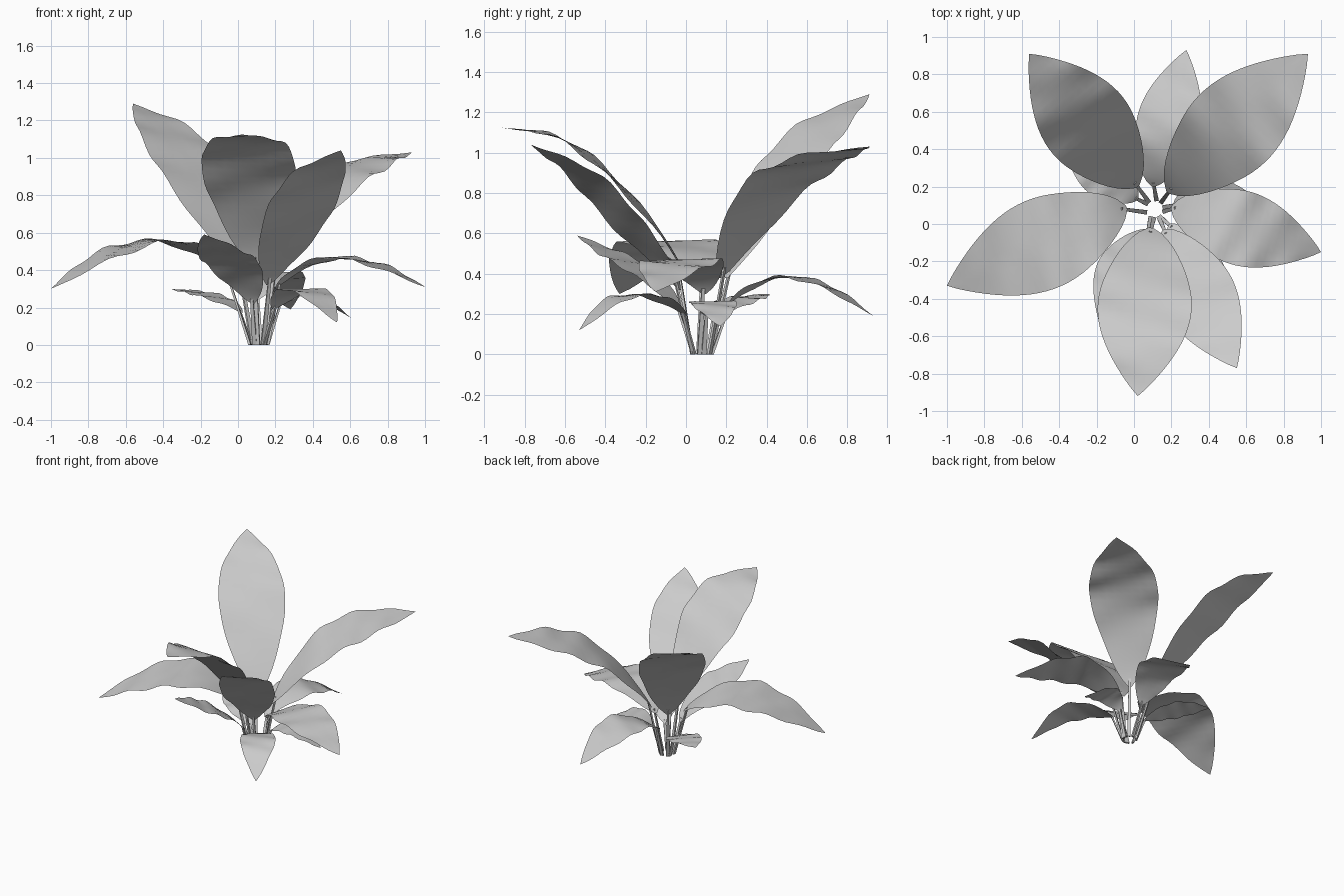
import bpy, math
from mathutils import Vector

if "Cube" in bpy.data.objects:
    bpy.data.objects.remove(bpy.data.objects["Cube"])

CENTRE = Vector((0.11, 0.08, 0))

# name, blade base, heights at 1/3 and 2/3 of the blade, tip, half width
LEAVES = [
    ("back_left", (0.02, 0.20, 0.38), (0.83, 1.13), (-0.56, 0.91, 1.29), 0.235),
    ("back_right", (0.18, 0.17, 0.38), (0.80, 0.97), (0.93, 0.91, 1.03), 0.245),
    ("back_low", (0.1, 0.2, 0.24), (0.38, 0.34), (0.28, 0.93, 0.19), 0.165),
    ("left", (-0.04, 0.09, 0.38), (0.555, 0.49), (-1.0, -0.33, 0.30), 0.24),
    ("right", (0.2, 0.09, 0.30), (0.46, 0.43), (1.0, -0.15, 0.31), 0.195),
    ("front", (0.09, -0.02, 0.42), (0.83, 1.07), (0.02, -0.92, 1.125), 0.245),
    ("front_right", (0.16, -0.03, 0.32), (0.63, 0.90), (0.55, -0.77, 1.04), 0.195),
    ("front_low", (0.08, -0.03, 0.22), (0.40, 0.50), (-0.18, -0.54, 0.59), 0.16),
    ("small_front_right", (0.19, 0.0, 0.19), (0.29, 0.27), (0.53, -0.53, 0.12), 0.125),
    ("small_right", (0.21, 0.1, 0.19), (0.26, 0.23), (0.61, 0.17, 0.14), 0.115),
    ("small_back_left", (0.02, 0.13, 0.17), (0.25, 0.285), (-0.37, 0.41, 0.30), 0.12),
]


def spline(pts, t):
    # Catmull-Rom through pts[1:], with pts[0] guiding the start
    pts = pts + [pts[-1] * 2 - pts[-2]]
    n = len(pts) - 3
    i = min(int(t * n), n - 1)
    u = t * n - i
    a, b, c, d = pts[i:i + 4]
    return 0.5 * (2 * b + (c - a) * u + (2 * a - 5 * b + 4 * c - d) * u ** 2
                  + (3 * b - a - 3 * c + d) * u ** 3)


def make_object(name, verts, faces):
    me = bpy.data.meshes.new(name)
    me.from_pydata(verts, [], faces)
    me.update()
    ob = bpy.data.objects.new(name, me)
    bpy.context.collection.objects.link(ob)
    return ob


def blade(name, pts, half, phase, rows=24, cols=8):
    # flat leaf with a pointed tip and softly rippled edges
    flat = pts[-1] - pts[1]
    side = Vector((flat.y, -flat.x, 0)).normalized()
    verts, faces = [], []
    for r in range(rows + 1):
        t = r / rows
        mid = spline(pts, t)
        w = half * (0.05 * (1 - t) + max(0, math.sin(math.pi * t ** 0.93)) ** 0.9)
        for c in range(cols + 1):
            s = 2 * c / cols - 1
            size = half * 0.055 * math.sin(math.pi * t) * (0.3 + 0.7 * abs(s))
            ripple = size * math.sin(t * 24 + phase + 1.8 * s)
            verts.append(mid + side * s * w + Vector((0, 0, ripple)))
    k = cols + 1
    for r in range(rows):
        for c in range(cols):
            i = r * k + c
            faces.append((i, i + k, i + k + 1, i + 1))
    ob = make_object(name, verts, faces)
    ob.data.shade_smooth()


def stem(name, a, b):
    # tapered four-sided stalk
    d = b - a
    side = Vector((-d.y, d.x, 0)).normalized()
    up = d.cross(side).normalized()
    verts = []
    for p, r in ((a, 0.012), (b, 0.008)):
        verts += [p + side * r * x + up * r * y
                  for x, y in ((-1, -0.6), (1, -0.6), (1, 0.6), (-1, 0.6))]
    for v in verts[:4]:
        v.z = max(v.z, 0)
    faces = [(i, (i + 1) % 4, (i + 1) % 4 + 4, i + 4) for i in range(4)]
    make_object(name, verts, faces + [(3, 2, 1, 0), (4, 5, 6, 7)])


for n, (name, base, heights, tip, half) in enumerate(LEAVES):
    base, tip = Vector(base), Vector(tip)
    out = tip - CENTRE
    out.z = 0
    root = CENTRE + out.normalized() * 0.05
    mids = []
    for f, z in zip((1 / 3, 2 / 3), heights):
        p = base.lerp(tip, f)
        p.z = z
        mids.append(p)
    pts = [root, base] + mids + [tip]
    blade("leaf_" + name, pts, half, n * 1.3)
    stem("stem_" + name, root, spline(pts, 0.04))
